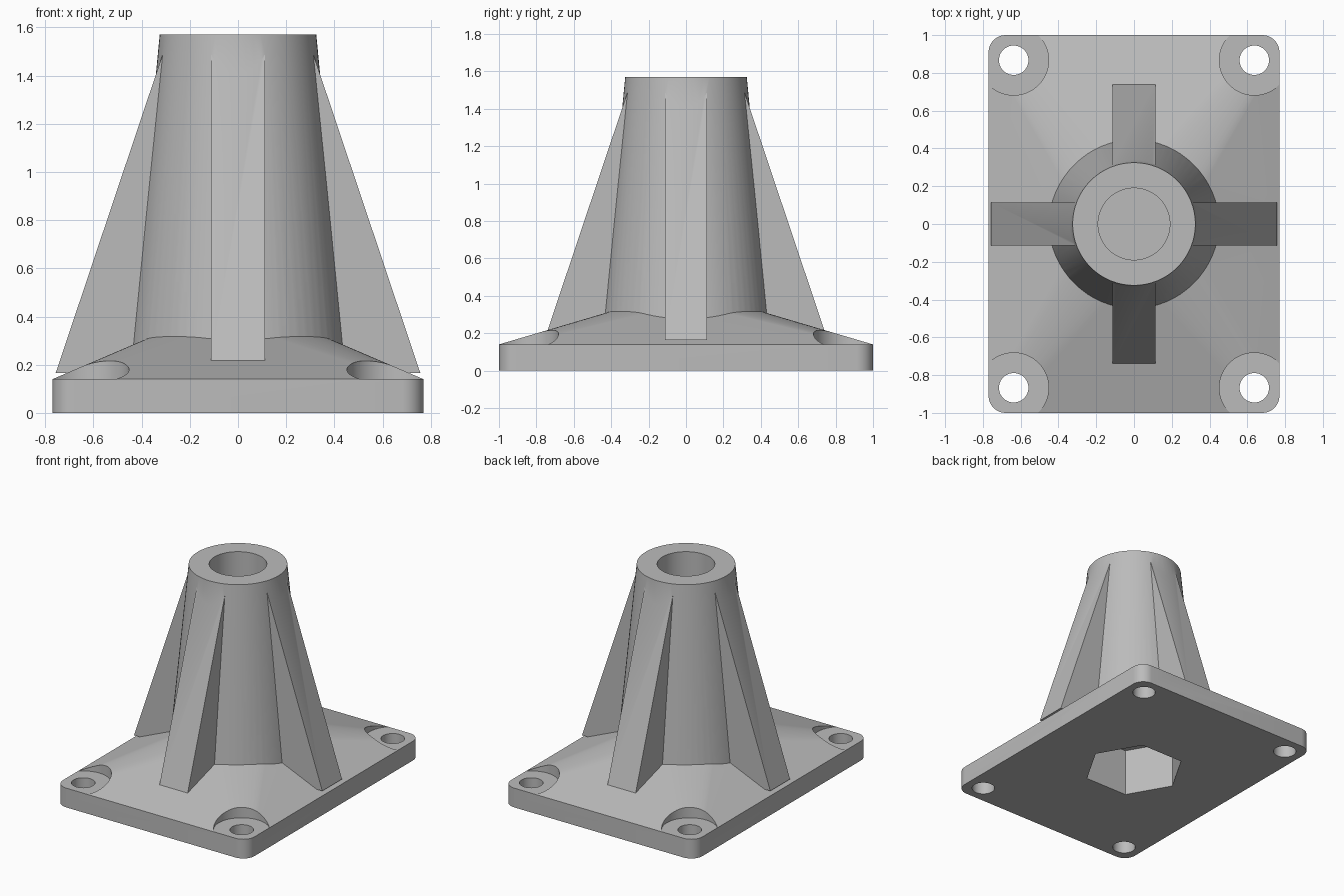
import bpy, bmesh
from math import cos, sin, pi, radians
from mathutils import Matrix, Vector

cube = bpy.data.objects.get("Cube")
if cube:
    bpy.data.objects.remove(cube, do_unlink=True)

grey = bpy.data.materials.new("plain grey")
grey.use_nodes = True
color = (0.5, 0.5, 0.5, 1)
grey.diffuse_color = color
grey.node_tree.nodes["Principled BSDF"].inputs["Base Color"].default_value = color


def make(name, bm):
    bmesh.ops.recalc_face_normals(bm, faces=bm.faces)
    mesh = bpy.data.meshes.new(name)
    bm.to_mesh(mesh)
    bm.free()
    mesh.materials.append(grey)
    obj = bpy.data.objects.new(name, mesh)
    bpy.context.collection.objects.link(obj)
    return obj


def cylinder(name, r1, r2, z1, z2, x=0, y=0, sides=64):
    bm = bmesh.new()
    bmesh.ops.create_cone(bm, cap_ends=True, segments=sides, radius1=r1, radius2=r2,
                          depth=z2 - z1, matrix=Matrix.Translation((x, y, (z1 + z2) / 2)))
    return make(name, bm)


def combine(target, tool, operation):
    mod = target.modifiers.new(operation, "BOOLEAN")
    mod.operation, mod.solver, mod.object = operation, "EXACT", tool
    bpy.context.view_layer.objects.active = target
    bpy.ops.object.modifier_apply(modifier=mod.name)
    bpy.data.objects.remove(tool, do_unlink=True)


# Rounded plate with a sloping top: hull of the slab and a raised disc
HX, HY, CORNER, EDGE_Z = 0.77, 1.0, 0.09, 0.14
bm = bmesh.new()
for quarter, (sx, sy) in enumerate([(1, 1), (-1, 1), (-1, -1), (1, -1)]):
    for step in range(9):
        a = (quarter + step / 8) * pi / 2
        x = sx * (HX - CORNER) + CORNER * cos(a)
        y = sy * (HY - CORNER) + CORNER * sin(a)
        for z in (0, EDGE_Z):
            bm.verts.new((x, y, z))
for i in range(64):
    a = 2 * pi * i / 64
    bm.verts.new((0.256 * cos(a), 0.256 * sin(a), 0.36))
bmesh.ops.convex_hull(bm, input=bm.verts)
bmesh.ops.dissolve_limit(bm, angle_limit=radians(0.1), verts=bm.verts, edges=bm.edges)
body = make("flanged_socket_base", bm)

# Tapered column
combine(body, cylinder("column", 0.473, 0.325, 0.03, 1.57), "UNION")

# Sloping ribs, each pair spanning the column
for turn in (0, pi / 2):
    bm = bmesh.new()
    profile = [(-0.757, 0.165), (0.757, 0.165), (0.292, 1.55), (-0.292, 1.55)]
    face = bm.faces.new([bm.verts.new((x, -0.113, z)) for x, z in profile])
    side = bmesh.ops.extrude_face_region(bm, geom=[face])["geom"]
    bmesh.ops.translate(bm, vec=Vector((0, 0.226, 0)),
                        verts=[v for v in side if isinstance(v, bmesh.types.BMVert)])
    bmesh.ops.rotate(bm, verts=bm.verts, cent=(0, 0, 0), matrix=Matrix.Rotation(turn, 3, "Z"))
    combine(body, make("rib_pair", bm), "UNION")

# Corner screw holes with flat seats
for sx in (-1, 1):
    for sy in (-1, 1):
        x, y = sx * 0.637, sy * 0.867
        combine(body, cylinder("seat_cutter", 0.185, 0.185, EDGE_Z, 0.6, x, y), "DIFFERENCE")
        combine(body, cylinder("hole_cutter", 0.078, 0.078, -0.1, 0.5, x, y, 48), "DIFFERENCE")

# Top bore and hexagonal pocket underneath, with a thin web between
combine(body, cylinder("bore_cutter", 0.19, 0.19, 0.38, 1.7), "DIFFERENCE")
pocket = cylinder("pocket_cutter", 0.347, 0.347, -0.1, 0.35, sides=6)
pocket.data.transform(Matrix.Rotation(pi / 2, 4, "Z"))
combine(body, pocket, "DIFFERENCE")

# Smooth round walls, crisp edges
bpy.ops.object.select_all(action="DESELECT")
body.select_set(True)
bpy.context.view_layer.objects.active = body
bpy.ops.object.shade_smooth_by_angle(angle=radians(20))
